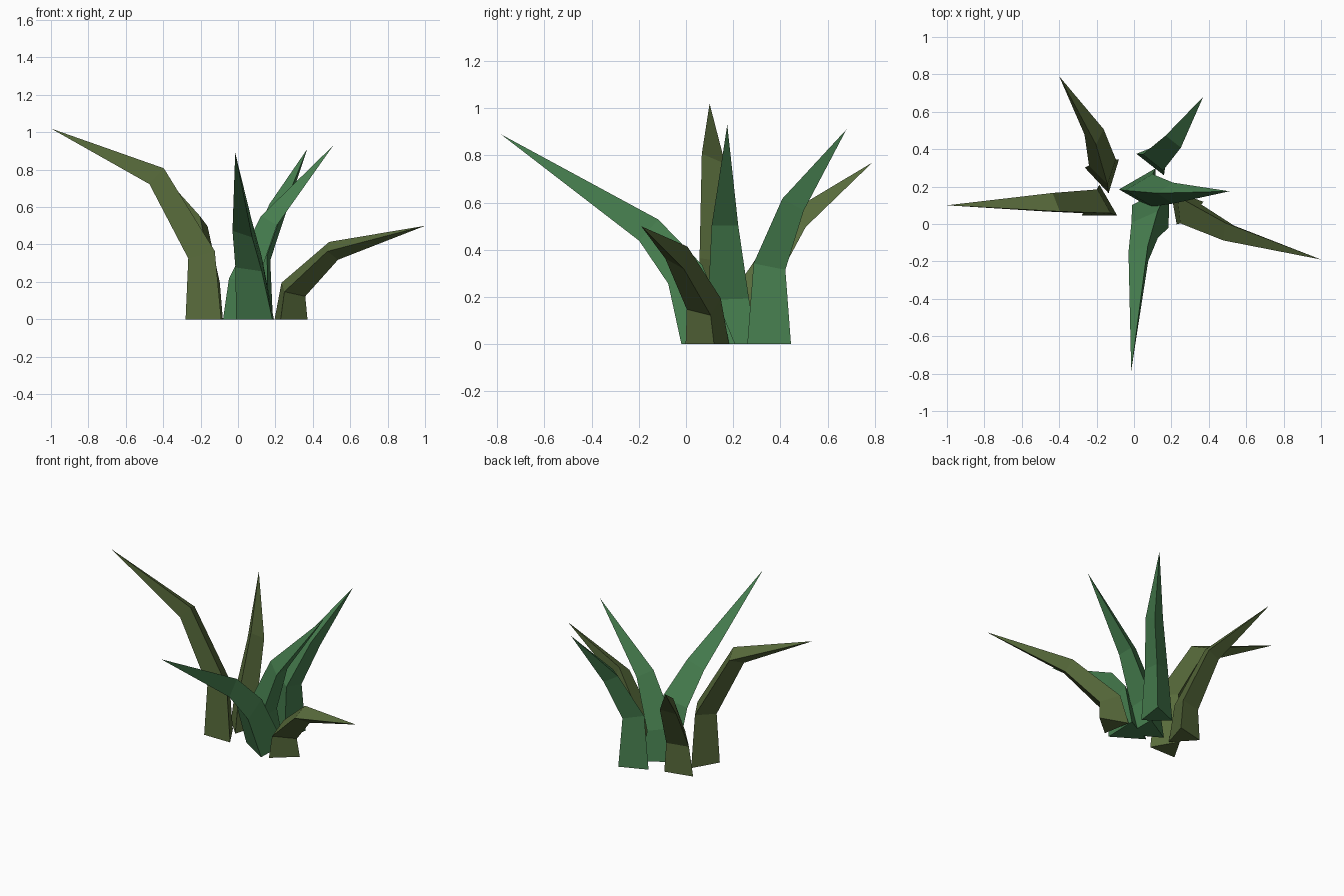
import bpy, bmesh, math
from mathutils import Vector

if "Cube" in bpy.data.objects:
    bpy.data.objects.remove(bpy.data.objects["Cube"])

def material(name, rgb):
    m = bpy.data.materials.new(name)
    m.diffuse_color = (*rgb, 1)
    m.use_nodes = True
    m.node_tree.nodes["Principled BSDF"].inputs["Base Color"].default_value = m.diffuse_color
    return m

OLIVE = material("olive_leaf", (0.10, 0.15, 0.045))
GREEN = material("green_leaf", (0.062, 0.21, 0.078))

def blade(name, mat, phase, radii, path):
    """Three-sided blade: a triangle swept along the path and closed to a tip."""
    pts = [Vector(p) for p in path]
    up = Vector((0, 0, 1))
    bm = bmesh.new()
    rings = []
    for i, r in enumerate(radii):
        # rings lie on the bisecting plane of the bend; the base stays flat
        tangent = up if i == 0 else ((pts[i] - pts[i - 1]).normalized()
                                     + (pts[i + 1] - pts[i]).normalized())
        rot = up.rotation_difference(tangent)
        ring = []
        for k in range(3):
            a = math.radians(phase + 120 * k)
            ring.append(bm.verts.new(pts[i] + rot @ Vector((r * math.cos(a), r * math.sin(a), 0))))
        rings.append(ring)
    tip = bm.verts.new(pts[-1])
    bm.faces.new(rings[0][::-1])
    for k in range(3):
        n = (k + 1) % 3
        for lo, hi in zip(rings, rings[1:]):
            bm.faces.new((lo[k], lo[n], hi[n], hi[k]))
        bm.faces.new((rings[-1][k], rings[-1][n], tip))
    bmesh.ops.recalc_face_normals(bm, faces=bm.faces)
    me = bpy.data.meshes.new(name)
    bm.to_mesh(me)
    bm.free()
    me.materials.append(mat)
    bpy.context.collection.objects.link(bpy.data.objects.new(name, me))

# Olive blades
blade("left_blade", OLIVE, 90, (0.11, 0.085, 0.066),
      [(-0.185, 0.10, 0), (-0.195, 0.10, 0.345), (-0.435, 0.10, 0.765), (-1, 0.10, 1.02)])
blade("back_left_blade", OLIVE, 43, (0.108, 0.085, 0.062),
      [(-0.16, 0.27, 0), (-0.16, 0.29, 0.21), (-0.21, 0.47, 0.51), (-0.40, 0.79, 0.77)])
blade("right_blade", OLIVE, 10, (0.108, 0.088, 0.062),
      [(0.265, 0.10, 0), (0.28, 0.085, 0.155), (0.50, -0.03, 0.365), (1, -0.19, 0.50)])
# Green blades
blade("back_right_blade", GREEN, 52, (0.108, 0.08, 0.06),
      [(0.12, 0.36, 0), (0.125, 0.36, 0.335), (0.225, 0.46, 0.60), (0.37, 0.68, 0.91)])
blade("centre_blade", GREEN, 60, (0.13, 0.10, 0.065),
      [(0.05, 0.185, 0), (0.05, 0.18, 0.20), (0.18, 0.165, 0.52), (0.51, 0.175, 0.93)])
blade("front_blade", GREEN, 58, (0.132, 0.095, 0.07),
      [(0.122, 0.097, 0), (0.08, 0.0, 0.29), (0.04, -0.155, 0.48), (-0.015, -0.785, 0.89)])
